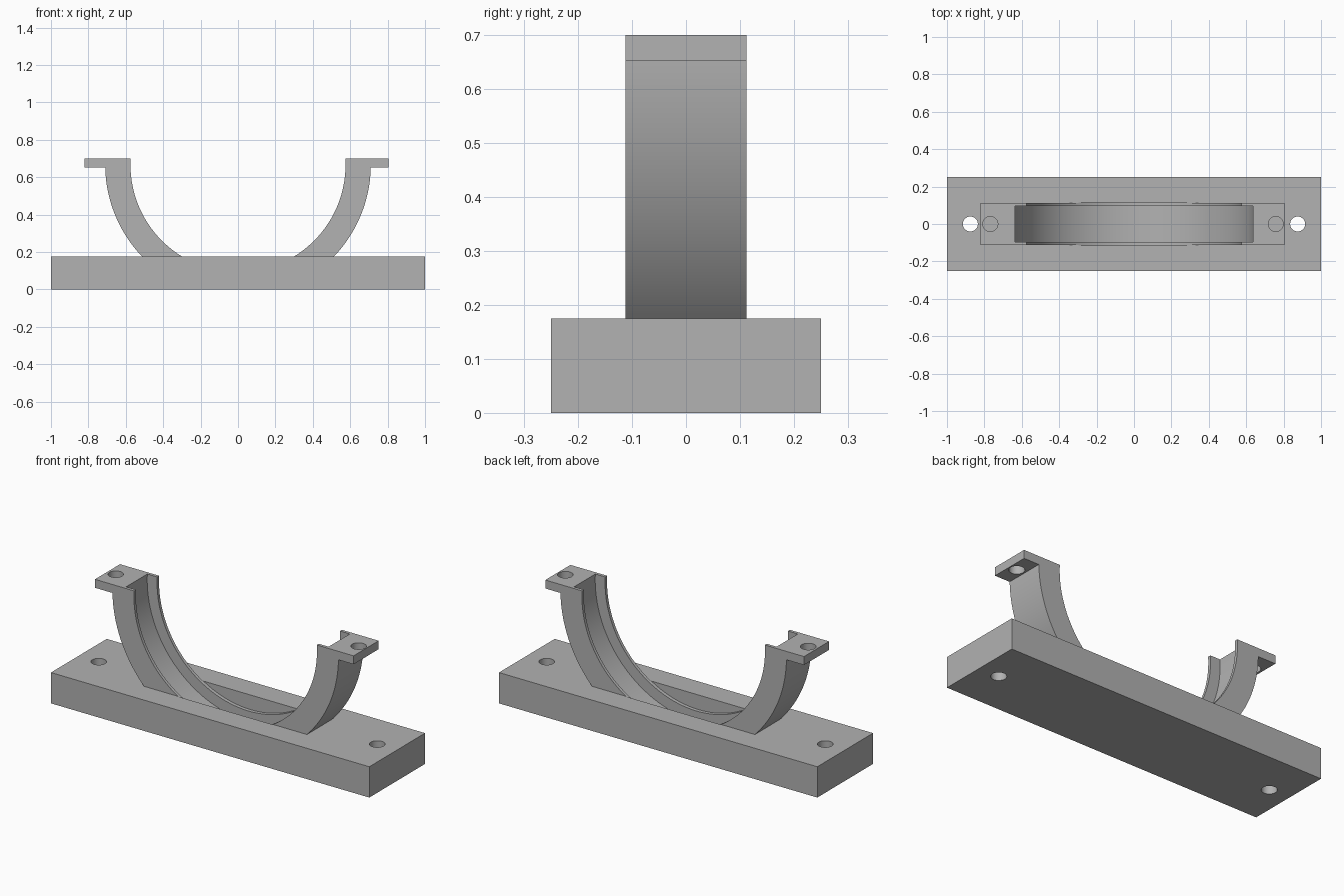
import bpy
import bmesh
import math
from mathutils import Matrix

cube = bpy.data.objects.get("Cube")
if cube:
    bpy.data.objects.remove(cube, do_unlink=True)

BASE_TOP, TOP, FLANGE_BOTTOM = 0.175, 0.70, 0.652
CENTRE_Z = 0.667
BORE, GROOVE, OUTER = 0.575, 0.637, 0.71
HALF_WIDTH, GROOVE_HALF = 0.1125, 0.095
HOLE = 0.04

grey = bpy.data.materials.new("plain grey")
grey.use_nodes = True
grey.diffuse_color = (0.445, 0.445, 0.445, 1)
grey.node_tree.nodes["Principled BSDF"].inputs["Base Color"].default_value = grey.diffuse_color


def make_object(name, bm):
    bmesh.ops.recalc_face_normals(bm, faces=bm.faces[:])
    mesh = bpy.data.meshes.new(name)
    bm.to_mesh(mesh)
    bm.free()
    mesh.materials.append(grey)
    obj = bpy.data.objects.new(name, mesh)
    bpy.context.collection.objects.link(obj)
    return obj


def extrude_profile(name, points, half):
    """Extrude an x-z outline symmetrically along y."""
    bm = bmesh.new()
    face = bm.faces.new([bm.verts.new((x, -half, z)) for x, z in points])
    moved = bmesh.ops.extrude_face_region(bm, geom=[face])["geom"]
    verts = [v for v in moved if isinstance(v, bmesh.types.BMVert)]
    bmesh.ops.translate(bm, verts=verts, vec=(0, 2 * half, 0))
    return make_object(name, bm)


def cylinder(name, radius, depth, location, along_y=False, segments=48):
    bm = bmesh.new()
    turn = Matrix.Rotation(math.pi / 2, 4, 'X') if along_y else Matrix()
    bmesh.ops.create_cone(bm, cap_ends=True, segments=segments, radius1=radius,
                          radius2=radius, depth=depth,
                          matrix=Matrix.Translation(location) @ turn)
    obj = make_object(name, bm)
    obj.hide_render = True
    return obj


def cut(obj, cutters):
    bpy.context.view_layer.objects.active = obj
    for cutter in cutters:
        mod = obj.modifiers.new("cut", 'BOOLEAN')
        mod.operation, mod.solver, mod.object = 'DIFFERENCE', 'EXACT', cutter
        bpy.ops.object.modifier_apply(modifier=mod.name)


def arm_profile(side, tip):
    """Curved arm with a flange; the bore cutter finishes its inner face."""
    def angle(radius, z):
        return math.asin((z - CENTRE_Z) / radius)
    start, end = angle(OUTER, BASE_TOP), angle(OUTER, FLANGE_BOTTOM)
    steps = 40
    points = [(side * 0.2, BASE_TOP)]
    for i in range(steps + 1):
        a = start + (end - start) * i / steps
        points.append((side * OUTER * math.cos(a), CENTRE_Z + OUTER * math.sin(a)))
    points += [(tip, FLANGE_BOTTOM), (tip, TOP), (side * 0.5, TOP), (side * 0.4, 0.4)]
    return points


# Cutters shared by the base and both arms
bore = cylinder("bore_cutter", BORE, 2 * HALF_WIDTH + 0.005, (0, 0, CENTRE_Z), True, 160)
groove = cylinder("groove_cutter", GROOVE, 2 * GROOVE_HALF, (0, 0, CENTRE_Z), True, 160)
holes = {x: cylinder("hole_cutter", HOLE, 1, (x, 0, 0.3))
         for x in (-0.875, 0.875)}
flange_holes = {x: cylinder("flange_hole_cutter", HOLE, 0.3, (x, 0, TOP))
                for x in (-0.768, 0.758)}

# Base plate with two bolt holes and the sunken saddle
base = extrude_profile("base_plate", [(-1, 0), (1, 0), (1, BASE_TOP), (-1, BASE_TOP)], 0.25)
cut(base, [bore, groove, *holes.values()])

# Left and right saddle arms
parts = [base]
for name, side, tip, hole_x in (("left_arm", 1, 0.805, 0.758), ("right_arm", -1, -0.82, -0.768)):
    arm = extrude_profile(name, arm_profile(side, tip), HALF_WIDTH)
    cut(arm, [bore, groove, flange_holes[hole_x]])
    parts.append(arm)

for cutter in [bore, groove, *holes.values(), *flange_holes.values()]:
    bpy.data.objects.remove(cutter, do_unlink=True)

# Smooth curved walls, keep crisp edges
bpy.ops.object.select_all(action='DESELECT')
for part in parts:
    part.select_set(True)
bpy.context.view_layer.objects.active = base
bpy.ops.object.shade_smooth_by_angle(angle=math.radians(30))
